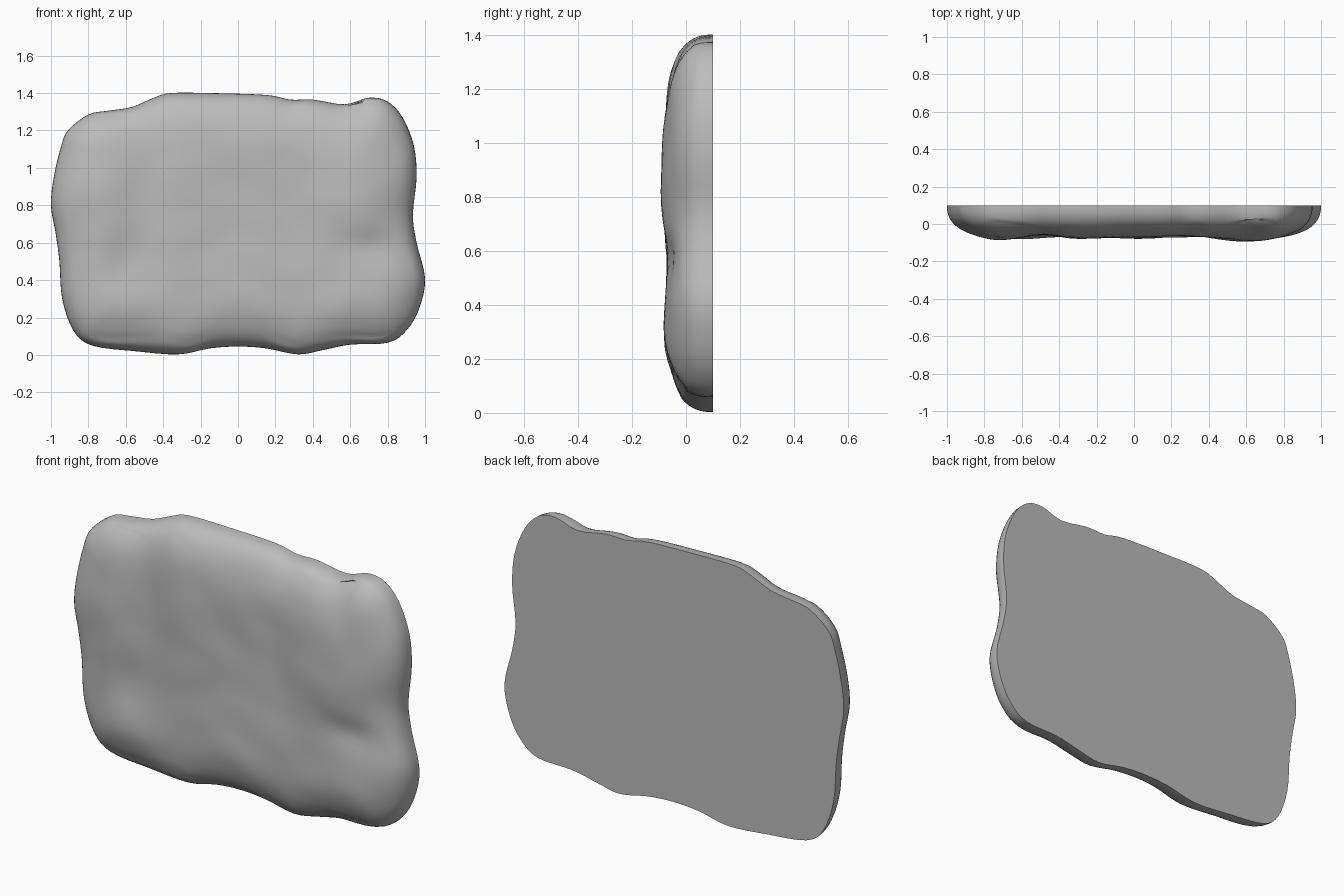
import bpy, bmesh, math
from mathutils import Vector, noise

cube = bpy.data.objects.get("Cube")
if cube:
    bpy.data.objects.remove(cube, do_unlink=True)

stone = bpy.data.materials.new("grey_stone")
stone.use_nodes = True
GREY = (0.5, 0.5, 0.5, 1)
stone.diffuse_color = GREY
stone.node_tree.nodes["Principled BSDF"].inputs["Base Color"].default_value = GREY

# Wavy slab outline (x, z), clockwise from the -x side
OUTLINE = [(-1, .8), (-.985, .95), (-.95, 1.1), (-.91, 1.2), (-.8, 1.285), (-.7, 1.305),
           (-.57, 1.325), (-.45, 1.375), (-.36, 1.4), (-.15, 1.4), (.15, 1.39), (.28, 1.365),
           (.4, 1.365), (.57, 1.34), (.7, 1.375), (.8, 1.355), (.88, 1.27), (.94, 1.12),
           (.955, .95), (.935, .75), (.955, .6), (1, .41), (.97, .25), (.9, .13), (.8, .065),
           (.6, .055), (.45, .025), (.32, .003), (.15, .035), (0, .045), (-.15, .035),
           (-.32, .003), (-.55, .02), (-.78, .05), (-.88, .13), (-.94, .3), (-.955, .5),
           (-.975, .65)]

# Gentle swells and hollows on the face: x, z, radius x, radius z, height
SWELLS = [(.6, .87, .2, .25, .032), (.65, .3, .2, .17, .02), (-.62, .28, .17, .14, .02),
          (-.72, .85, .13, .3, .02), (-.25, .95, .25, .3, .014), (.05, .35, .3, .25, .012),
          (-.47, .9, .1, .25, -.012), (-.6, .5, .1, .12, -.014), (.72, .58, .13, .08, -.02),
          (.3, .7, .12, .3, -.006)]


def smooth_loop(points, steps):
    """Closed Catmull-Rom curve through the points."""
    pts = [Vector(p) for p in points]
    out = []
    for i in range(len(pts)):
        a, b, c, d = (pts[(i + k) % len(pts)] for k in (-1, 0, 1, 2))
        for s in range(steps):
            t = s / steps
            out.append(.5 * (2 * b + (c - a) * t + (2 * a - 5 * b + 4 * c - d) * t * t
                             + (3 * b - a - 3 * c + d) * t ** 3))
    return out


def face_depth(p, edge):
    """Thickness of the slab at p: rounded rim plus swells."""
    gap = min((p - e).length for e in edge)
    t = min(gap / .3, 1)
    rim = (1 - (1 - t) ** 2.5) ** .4
    swell = sum(h * math.exp(-((p.x - x) / rx) ** 2 - ((p.y - z) / rz) ** 2)
                for x, z, rx, rz, h in SWELLS)
    rough = .006 * noise.noise(Vector((p.x * 5, p.y * 5, 0)))
    return rim * (.164 + swell + rough)


# Slab: rings running from the back edge to the middle of the face
edge = smooth_loop(OUTLINE, 4)
centre = Vector((0, .7))
RINGS = 30
bm = bmesh.new()
rings = []
for r in range(RINGS):
    scale = 1 - (r / RINGS) ** 1.9
    row = []
    for e in edge:
        p = centre + (e - centre) * scale
        depth = face_depth(p, edge) if r else 0
        row.append(bm.verts.new((p.x, .1 - depth, p.y)))
    rings.append(row)
tip = bm.verts.new((centre.x, .1 - face_depth(centre, edge), centre.y))

n = len(edge)
for outer, inner in zip(rings, rings[1:]):
    for i in range(n):
        j = (i + 1) % n
        bm.faces.new((outer[i], outer[j], inner[j], inner[i]))
for i in range(n):
    bm.faces.new((rings[-1][i], rings[-1][(i + 1) % n], tip))
bm.faces.new(rings[0])  # flat back
bmesh.ops.recalc_face_normals(bm, faces=bm.faces[:])

mesh = bpy.data.meshes.new("stone_slab")
bm.to_mesh(mesh)
bm.free()
mesh.materials.append(stone)
slab = bpy.data.objects.new("stone_slab", mesh)
bpy.context.collection.objects.link(slab)
bpy.ops.object.select_all(action="DESELECT")
slab.select_set(True)
bpy.context.view_layer.objects.active = slab
bpy.ops.object.shade_smooth_by_angle(angle=math.radians(50))
